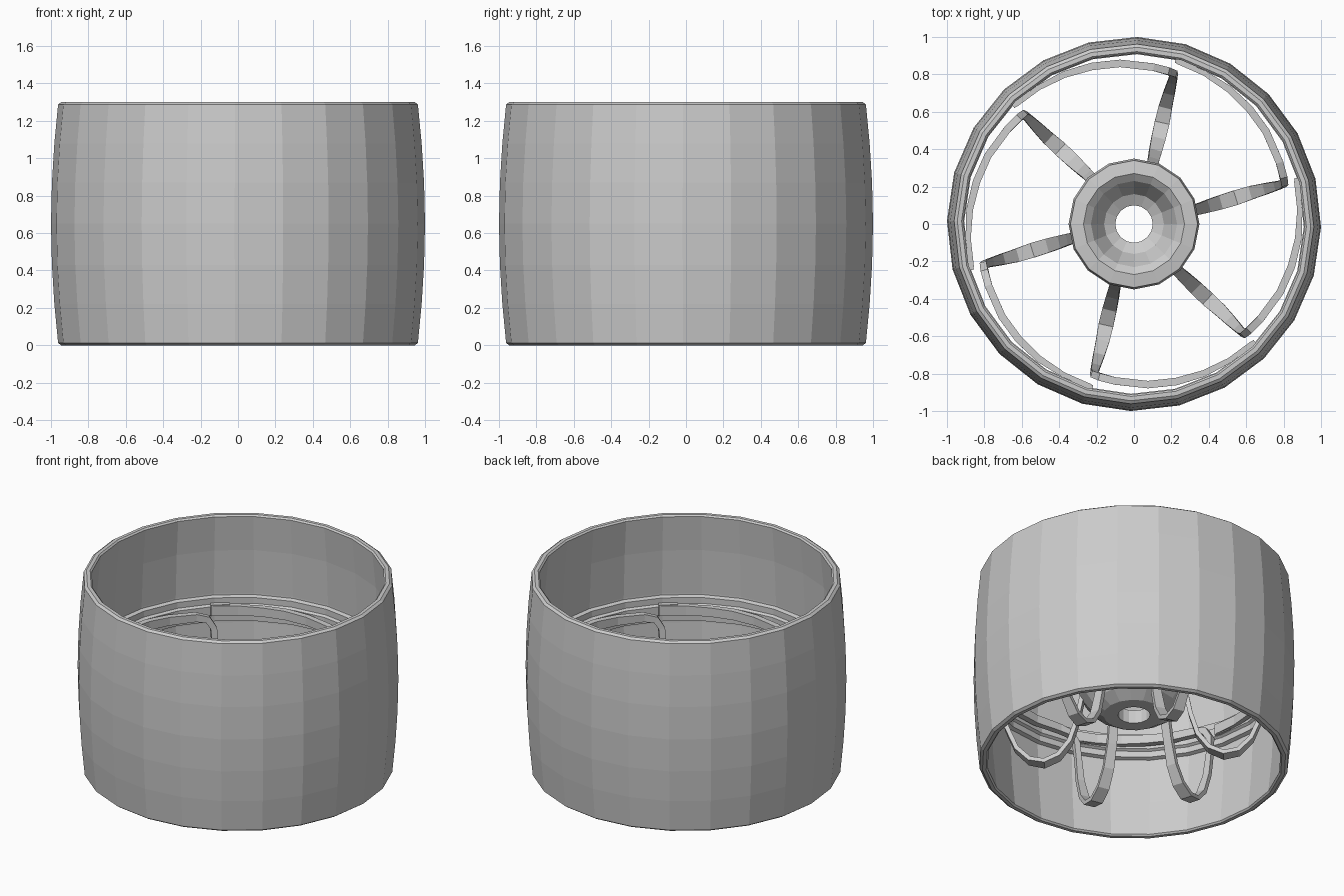
import bpy, bmesh, math
from mathutils import Vector, Matrix

if "Cube" in bpy.data.objects:
    bpy.data.objects.remove(bpy.data.objects["Cube"])


def finish(name, bm):
    bmesh.ops.recalc_face_normals(bm, faces=bm.faces[:])
    me = bpy.data.meshes.new(name)
    bm.to_mesh(me)
    bm.free()
    ob = bpy.data.objects.new(name, me)
    bpy.context.collection.objects.link(ob)
    return ob


def lathe(name, profile, sides, offset):
    """Revolve a closed (radius, height) profile around z."""
    bm = bmesh.new()
    rings = []
    for i in range(sides):
        a = math.radians(offset) + math.tau * i / sides
        rings.append([bm.verts.new((r * math.cos(a), r * math.sin(a), z)) for r, z in profile])
    n = len(profile)
    for i in range(sides):
        p, q = rings[i], rings[(i + 1) % sides]
        for j in range(n):
            k = (j + 1) % n
            bm.faces.new((p[j], q[j], q[k], p[k]))
    return finish(name, bm)


# Crowned outer tread, hollow shell
tread = [(0.945, 0), (0.962, 0.012), (0.982, 0.22), (0.995, 0.43), (1.0, 0.65),
         (0.995, 0.87), (0.982, 1.08), (0.962, 1.288), (0.945, 1.3),
         (0.922, 1.3), (0.912, 1.29), (0.935, 1.05), (0.95, 0.75),
         (0.95, 0.55), (0.935, 0.25), (0.912, 0.01), (0.922, 0)]
lathe("outer_tread", tread, 24, -1)

# Stepped inner rim
rim = [(0.955, 0.56), (0.925, 0.57), (0.925, 0.61), (0.908, 0.62),
       (0.908, 0.68), (0.925, 0.69), (0.925, 0.73), (0.955, 0.74)]
lathe("inner_rim", rim, 24, -1)

# Dished hub with centre bore
hub = [(0.10, 0.34), (0.19, 0.34), (0.27, 0.39), (0.335, 0.48), (0.35, 0.54),
       (0.34, 0.60), (0.27, 0.61), (0.23, 0.58), (0.16, 0.46), (0.10, 0.43)]
lathe("hub", hub, 16, 0)

# Spring spoke path: radius, angle, height, half width, half thickness, section kind
# kind 0 = width lies sideways, 1 = width lies upright
path = [(0.32, -2, 0.50, .030, .014, 0), (0.355, -2, 0.32, .030, .014, 0),
        (0.40, -1.5, 0.17, .034, .014, 0), (0.47, -1, 0.07, .038, .014, 0),
        (0.56, -.5, 0.025, .040, .014, 0), (0.65, 0, 0.045, .036, .014, 0),
        (0.73, 0, 0.13, .030, .014, 0), (0.79, 0, 0.28, .024, .014, 0),
        (0.82, 0, 0.45, .020, .015, 0), (0.833, 0.5, 0.57, .020, .018, .15),
        (0.838, 3, 0.63, .022, .020, .5), (0.845, 8, 0.65, .025, .020, 1),
        (0.862, 20, 0.655, .028, .020, 1), (0.872, 30, 0.66, .030, .020, 1),
        (0.882, 40, 0.66, .030, .018, 1), (0.890, 50, 0.66, .032, .014, 1),
        (0.898, 60, 0.66, .034, .012, 1)]


def spoke(name, start):
    bm = bmesh.new()
    pts = []
    for r, d, z, *_ in path:
        a = math.radians(start + d)
        pts.append(Vector((r * math.cos(a), r * math.sin(a), z)))
    rings = []
    for i, (r, d, z, hw, ht, kind) in enumerate(path):
        a = math.radians(start + d)
        side = Vector((-math.sin(a), math.cos(a), 0))
        t = (pts[min(i + 1, len(pts) - 1)] - pts[max(i - 1, 0)]).normalized()
        w = side * (1 - kind) + Vector((0, 0, -1)) * kind
        w = (w - t * w.dot(t)).normalized()
        n = t.cross(w)
        rings.append([bm.verts.new(pts[i] + w * hw * u + n * ht * v)
                      for u, v in ((1, 1), (-1, 1), (-1, -1), (1, -1))])
    for p, q in zip(rings, rings[1:]):
        for j in range(4):
            k = (j + 1) % 4
            bm.faces.new((p[j], p[k], q[k], q[j]))
    bm.faces.new(rings[0])
    bm.faces.new(rings[-1])
    return finish(name, bm)


def rim_clip(name, angle):
    bm = bmesh.new()
    mat = (Matrix.Rotation(math.radians(angle), 4, 'Z') @ Matrix.Translation((0.905, 0, 0.66))
           @ Matrix.Diagonal((0.035, 0.12, 0.075, 1)))
    bmesh.ops.create_cube(bm, size=1, matrix=mat)
    return finish(name, bm)


# Six spring spokes and the clips joining them to the rim
for i in range(6):
    spoke(f"spring_spoke_{i + 1}", 15 + 60 * i)
    rim_clip(f"rim_clip_{i + 1}", 15 + 60 * i - 3)
